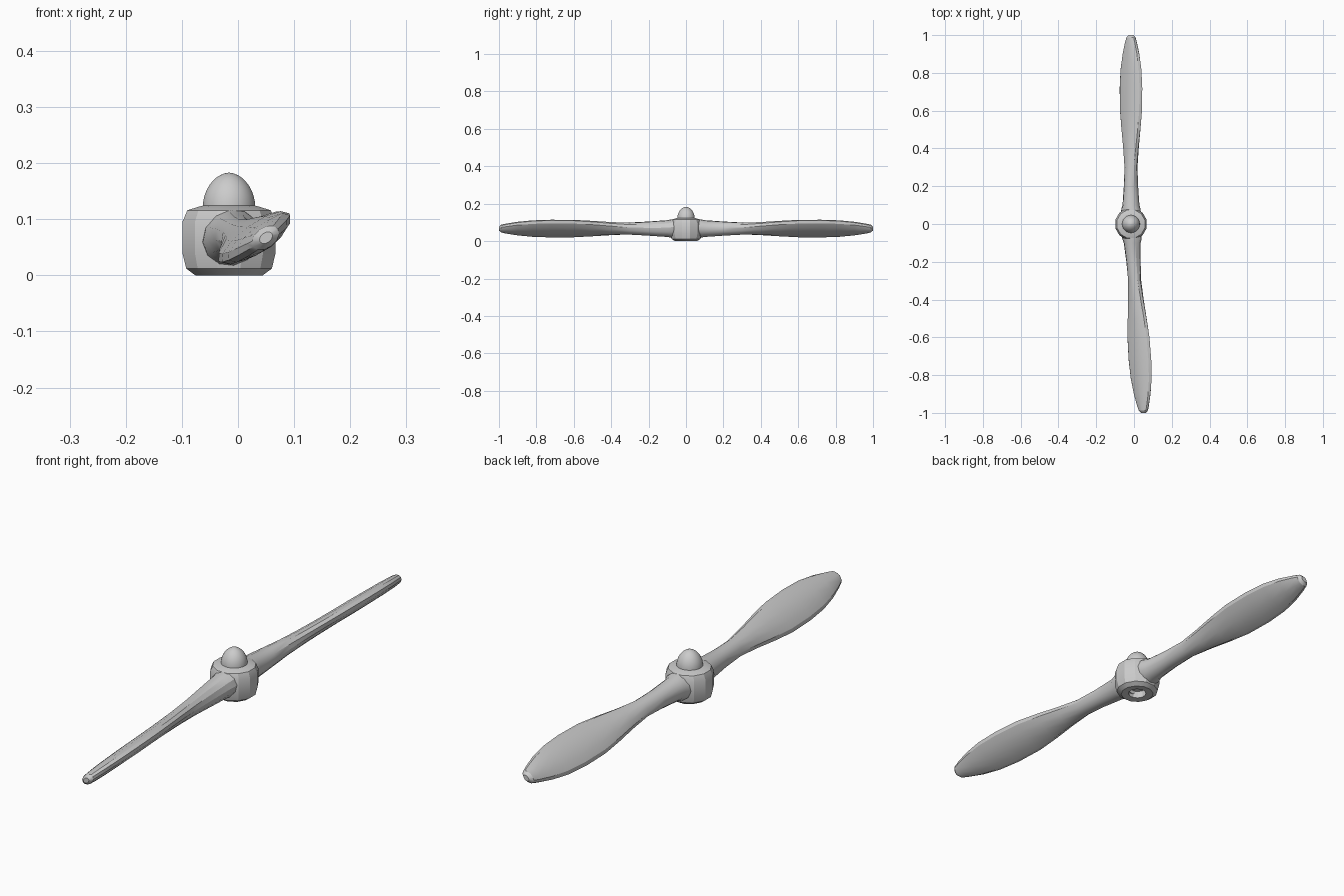
import bpy, bmesh, math

if "Cube" in bpy.data.objects:
    bpy.data.objects.remove(bpy.data.objects["Cube"])

CX, CZ = -0.016, 0.067   # hub axis and blade centre height


def finish(name, bm, angle):
    bmesh.ops.recalc_face_normals(bm, faces=bm.faces)
    me = bpy.data.meshes.new(name)
    bm.to_mesh(me)
    bm.free()
    ob = bpy.data.objects.new(name, me)
    bpy.context.collection.objects.link(ob)
    bpy.ops.object.select_all(action='DESELECT')
    ob.select_set(True)
    bpy.context.view_layer.objects.active = ob
    bpy.ops.object.shade_smooth_by_angle(angle=math.radians(angle))
    return ob


def bridge(bm, a, b):
    n = len(a)
    for i in range(n):
        bm.faces.new((a[i], a[(i + 1) % n], b[(i + 1) % n], b[i]))


def lathe(name, profile, seg, angle):
    bm = bmesh.new()
    rings = []
    for r, z in profile:
        rings.append([bm.verts.new((CX + r * math.cos(2 * math.pi * (i + .5) / seg),
                                    r * math.sin(2 * math.pi * (i + .5) / seg), z))
                      for i in range(seg)])
    for a, b in zip(rings, rings[1:]):
        bridge(bm, a, b)
    bm.faces.new(rings[0])
    bm.faces.new(rings[-1])
    return finish(name, bm, angle)


# blade stations: distance from hub, half chord, half thickness
STATIONS = [(0.03, .056, .050), (0.078, .053, .048), (0.10, .045, .045),
            (0.20, .038, .038), (0.30, .036, .031), (0.40, .047, .027),
            (0.50, .061, .025), (0.60, .072, .024), (0.72, .074, .024),
            (0.82, .068, .023), (0.90, .054, .022), (0.96, .037, .020),
            (0.988, .027, .018), (1.0, .013, .009)]
PITCH = math.radians(36)


def blade(name, side, lean):
    bm = bmesh.new()
    rings = []
    for y, c, t in STATIONS:
        ring = []
        for i in range(12):
            a = 2 * math.pi * i / 12
            u, v = c * math.cos(a), t * math.sin(a)
            ring.append(bm.verts.new((
                CX + lean * y + u * math.cos(PITCH) - v * math.sin(PITCH),
                side * y,
                CZ + u * math.sin(PITCH) + v * math.cos(PITCH))))
        rings.append(ring)
    for a, b in zip(rings, rings[1:]):
        bridge(bm, a, b)
    bm.faces.new(rings[0])
    bm.faces.new(rings[-1])
    return finish(name, bm, 30)


# two mirrored blades, the front one leaning slightly to +x
blade("back_blade", 1, 0.0)
blade("front_blade", -1, 0.066)

# faceted hub with a shallow bore underneath
lathe("hub", [(.034, .03), (.034, .002), (.062, 0), (.079, .012), (.086, .04),
              (.086, .095), (.077, .116), (.05, .124), (.02, .125)], 12, 25)

# smooth spinner dome
dome = [(.047, .115)]
for k in range(10):
    a = math.radians(9.8 * k)
    dome.append((.047 * math.cos(a) ** 1.1, .121 + .062 * math.sin(a)))
lathe("spinner", dome, 32, 40)
